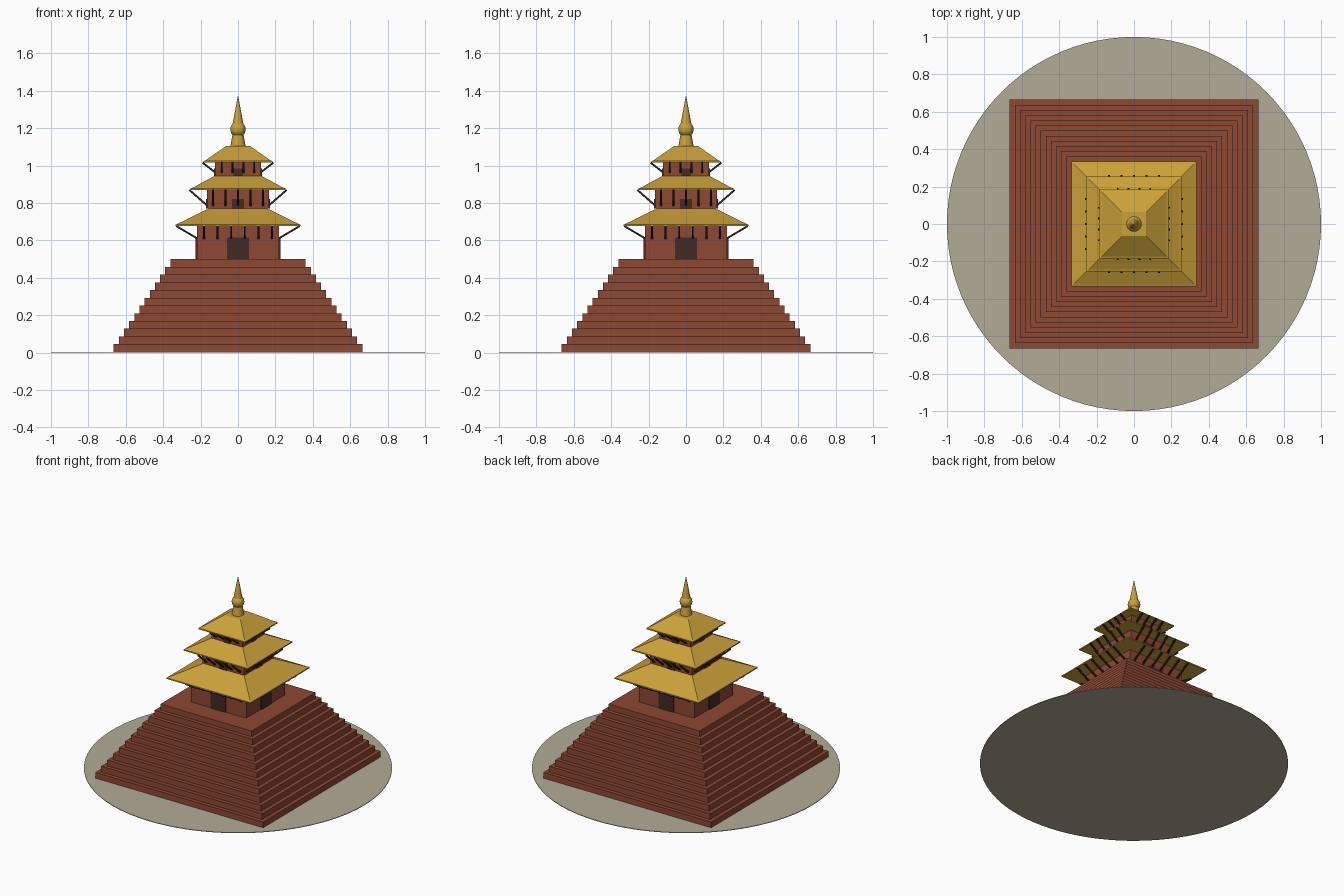
import bpy, bmesh, math
from mathutils import Vector, Matrix

if "Cube" in bpy.data.objects:
    bpy.data.objects.remove(bpy.data.objects["Cube"])


def material(name, rgb):
    m = bpy.data.materials.new(name)
    m.diffuse_color = (*rgb, 1)
    m.use_nodes = True
    m.node_tree.nodes["Principled BSDF"].inputs["Base Color"].default_value = m.diffuse_color
    return m


BRICK = material("red brick", (0.27, 0.065, 0.034))
GOLD = material("gold", (0.60, 0.36, 0.04))
WOOD = material("dark wood", (0.028, 0.015, 0.010))
DOOR = material("door brown", (0.052, 0.025, 0.017))
STONE = material("pale stone", (0.45, 0.41, 0.31))


def finish(name, bm, mat):
    bmesh.ops.recalc_face_normals(bm, faces=bm.faces)
    me = bpy.data.meshes.new(name)
    bm.to_mesh(me)
    bm.free()
    me.materials.append(mat)
    ob = bpy.data.objects.new(name, me)
    bpy.context.collection.objects.link(ob)
    return ob


def lathe(name, profile, mat, sides, smooth=False):
    """Stack of rings from (radius, z) pairs; four sides gives a square plan
    where the radius is the half width."""
    bm = bmesh.new()
    square = sides == 4
    k = math.sqrt(2) if square else 1
    off = math.pi / 4 if square else 0
    rings = []
    for r, z in profile:
        rings.append([bm.verts.new((r * k * math.cos(off + 2 * math.pi * i / sides),
                                    r * k * math.sin(off + 2 * math.pi * i / sides), z))
                      for i in range(sides)])
    for a, b in zip(rings, rings[1:]):
        for i in range(sides):
            j = (i + 1) % sides
            bm.faces.new((a[i], a[j], b[j], b[i]))
    bm.faces.new(rings[0])
    bm.faces.new(rings[-1])
    ob = finish(name, bm, mat)
    if smooth:
        bpy.context.view_layer.objects.active = ob
        ob.select_set(True)
        bpy.ops.object.shade_smooth_by_angle(angle=math.radians(40))
        ob.select_set(False)
    return ob


def bar(bm, a, b, w):
    """Square bar between two points."""
    a, b = Vector(a), Vector(b)
    d = b - a
    rot = d.to_track_quat('Z', 'X').to_matrix().to_4x4()
    bmesh.ops.create_cube(bm, size=1, matrix=Matrix.Translation((a + b) / 2) @ rot
                          @ Matrix.Diagonal((w, w, d.length, 1)))


def four_sides(bm):
    """Repeat the front geometry on the other three sides."""
    geom = bm.verts[:] + bm.edges[:] + bm.faces[:]
    for k in (1, 2, 3):
        new = bmesh.ops.duplicate(bm, geom=geom)["geom"]
        bmesh.ops.rotate(bm, verts=[v for v in new if isinstance(v, bmesh.types.BMVert)],
                         cent=(0, 0, 0), matrix=Matrix.Rotation(k * math.pi / 2, 3, 'Z'))


# Ground disc
lathe("ground_disc", [(1, 0), (1, 0.004)], STONE, 96)

# Twelve-step plinth
STEPS, TOP = 12, 0.5
profile = []
for i in range(STEPS):
    half = 0.665 - i * 0.0276
    profile += [(half, 0.004 + (TOP - 0.004) * i / STEPS),
                (half, 0.004 + (TOP - 0.004) * (i + 1) / STEPS)]
lathe("stepped_plinth", profile, BRICK, 4)

# Storeys: wall half, floor z, eave z, eave half, ridge half, ridge z,
# door half width, door height, strut count, strut spacing, strut foot z, strut reach
STOREYS = [
    (0.220, 0.500, 0.677, 0.333, 0.158, 0.770, 0.058, 0.115, 6, 0.0725, 0.612, 0.330),
    (0.165, 0.770, 0.870, 0.253, 0.125, 0.945, 0.032, 0.052, 5, 0.0665, 0.787, 0.260),
    (0.123, 0.945, 1.016, 0.185, 0.064, 1.105, 0.025, 0.040, 4, 0.0580, 0.965, 0.190),
]
for n, (w, z0, ze, eave, ridge, zr, dw, dh, count, gap, zs, reach) in enumerate(STOREYS, 1):
    lathe(f"wall_{n}", [(w, z0), (w, ze + 0.005)], BRICK, 4)
    # Sloping roof with a thin eave slab
    lathe(f"roof_{n}", [(eave, ze), (eave, ze + 0.008), (eave - 0.012, ze + 0.013), (ridge, zr)],
          GOLD, 4)
    # Door plates
    bm = bmesh.new()
    bmesh.ops.create_cube(bm, size=1, matrix=Matrix.Translation((0, -w, z0 + dh / 2))
                          @ Matrix.Diagonal((2 * dw, 0.012, dh, 1)))
    four_sides(bm)
    finish(f"doors_{n}", bm, DOOR)
    # Slanted eave struts
    bm = bmesh.new()
    for i in range(count):
        x = (i - (count - 1) / 2) * gap
        bar(bm, (x, -w, zs), (x, -reach, ze), 0.010)
    four_sides(bm)
    finish(f"eave_struts_{n}", bm, WOOD)

# Finial: bell base, ball and spire
lathe("finial_base", [(0.040, 1.105), (0.030, 1.165)], GOLD, 32, True)
ball = [(max(0.0005, 0.041 * math.sin(math.pi * i / 16)),
         1.194 - 0.041 * math.cos(math.pi * i / 16)) for i in range(17)]
lathe("finial_ball", ball, GOLD, 32, True)
lathe("finial_spire", [(0.029, 1.222), (0.0005, 1.375)], GOLD, 32, True)
